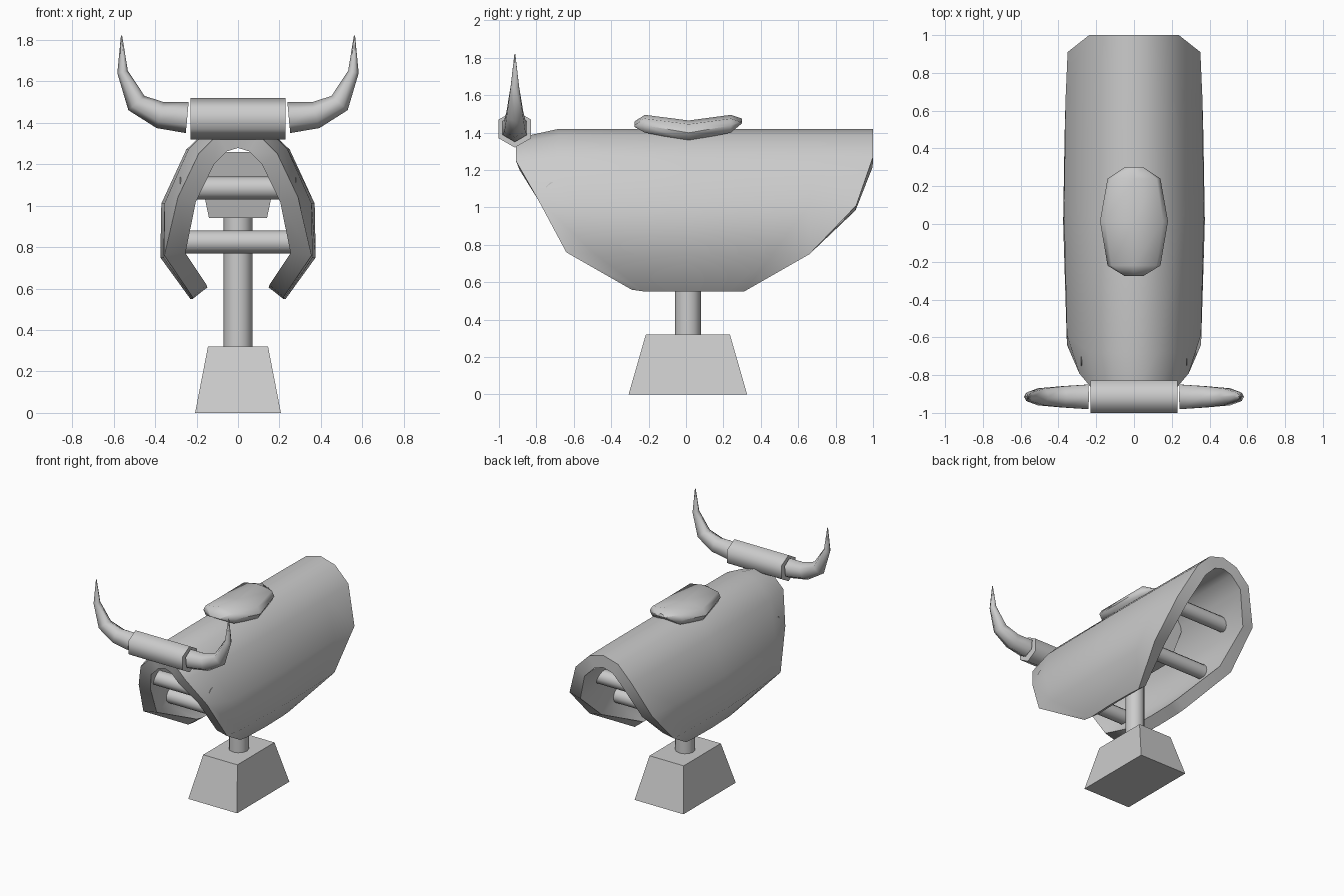
import bpy, bmesh
from math import radians, sin, cos, pi, atan2
from mathutils import Vector

if "Cube" in bpy.data.objects:
    bpy.data.objects.remove(bpy.data.objects["Cube"])


def make(name, verts, faces, angle=50, recalc=True):
    me = bpy.data.meshes.new(name)
    me.from_pydata([tuple(v) for v in verts], [], faces)
    if recalc:
        bm = bmesh.new()
        bm.from_mesh(me)
        bmesh.ops.recalc_face_normals(bm, faces=bm.faces)
        bm.to_mesh(me)
        bm.free()
    ob = bpy.data.objects.new(name, me)
    bpy.context.collection.objects.link(ob)
    smooth(ob, angle)
    return ob


def smooth(ob, angle):
    bpy.ops.object.select_all(action='DESELECT')
    ob.select_set(True)
    bpy.context.view_layer.objects.active = ob
    bpy.ops.object.shade_smooth_by_angle(angle=radians(angle))


def loft(name, rings, angle=50):
    """Skin closed rings of equal length and cap both ends."""
    n = len(rings[0])
    verts = [v for r in rings for v in r]
    faces = [(k * n + i, k * n + (i + 1) % n, (k + 1) * n + (i + 1) % n, (k + 1) * n + i)
             for k in range(len(rings) - 1) for i in range(n)]
    faces += [tuple(range(n)), tuple(range(len(verts) - n, len(verts)))]
    return make(name, verts, faces, angle)


def tube(name, path, radii, sides, angle=50):
    """Tube along a path in an x-z plane; rings follow the path direction."""
    pts = [Vector(p) for p in path]
    rings = []
    for i, (p, r) in enumerate(zip(pts, radii)):
        d = (pts[min(i + 1, len(pts) - 1)] - pts[max(i - 1, 0)]).normalized()
        side = Vector((0, 1, 0))
        up = d.cross(side)
        rings.append([p + r * (cos(2 * pi * k / sides) * up + sin(2 * pi * k / sides) * side)
                      for k in range(sides)])
    return loft(name, rings, angle)


def block(name, z0, x0, y0, z1, x1, y1):
    return loft(name, [[(sx * x, sy * y + 0.01, z) for sx, sy in ((-1, -1), (1, -1), (1, 1), (-1, 1))]
                       for z, x, y in ((z0, x0, y0), (z1, x1, y1))], 50)


# Body shell: rows of x, z, front y, back y, front x, front z
rows = [(0, 1.42, -0.91, 1.0, 0, 1.37),
        (0.13, 1.385, -0.91, 1.0, 0.10, 1.34),
        (0.25, 1.27, -0.91, 1.0, 0.19, 1.25),
        (0.37, 1.01, -0.79, 0.91, 0.29, 1.04),
        (0.375, 0.75, -0.64, 0.66, 0.355, 0.76),
        (0.23, 0.55, -0.29, 0.31, 0.22, 0.56)]
cols = [(0, 1), (0.12, 0.96), (0.5, 1.0), (0.85, 0.98), (1, 0.95)]
verts = []
for sgn, seq in ((-1, rows[:0:-1]), (1, rows)):
    for x, z, y0, y1, xf, zf in seq:
        for j, (t, w) in enumerate(cols):
            px, pz = (xf, zf) if j == 0 else (x * w, z)
            verts.append((sgn * px, y0 + (y1 - y0) * t, pz))
m = len(cols)
faces = [(i * m + j, (i + 1) * m + j, (i + 1) * m + j + 1, i * m + j + 1)
         for i in range(2 * len(rows) - 2) for j in range(m - 1)]
shell = make("body_shell", verts, faces, recalc=False)
sol = shell.modifiers.new("thickness", 'SOLIDIFY')
sol.thickness = 0.09
sol.offset = -1
sol.use_even_offset = True
bpy.ops.object.modifier_apply(modifier=sol.name)
smooth(shell, 60)

# Base, post and upper mount
block("base", 0, 0.207, 0.317, 0.32, 0.145, 0.225)
block("upper_mount", 0.94, 0.14, 0.225, 1.26, 0.207, 0.317)
loft("post", [[(0.07 * cos(k * pi / 6), 0.01 + 0.07 * sin(k * pi / 6), z) for k in range(12)]
              for z in (0.28, 0.97)])

# Cross bars inside the shell
for label, s in (("front", -1), ("rear", 1)):
    for level, y, z, h in (("lower", 0.43, 0.825, 0.32), ("upper", 0.70, 1.085, 0.28)):
        tube(f"{label}_{level}_cross_bar", [(-h, s * y, z), (h, s * y, z)], [0.055] * 2, 12)

# Horn bar and horns
HY = -0.915
tube("horn_bar", [(-0.23, HY, 1.42), (0.23, HY, 1.42)], [0.1] * 2, 6, 65)
horn = [(0.245, 1.425, 0.075), (0.375, 1.437, 0.065), (0.49, 1.495, 0.052),
        (0.557, 1.645, 0.026), (0.562, 1.82, 0.003)]
for label, s in (("left", -1), ("right", 1)):
    tube(f"{label}_horn", [(s * x, HY, z) for x, z, r in horn], [r for x, z, r in horn], 6, 65)

# Saddle pad: stations of y, half width, top z, bottom z
stations = [(-0.275, 0.05, 1.46, 1.43), (-0.22, 0.14, 1.495, 1.40), (0.015, 0.18, 1.465, 1.355),
            (0.24, 0.14, 1.495, 1.40), (0.30, 0.05, 1.475, 1.45)]
rings = []
for y, w, t, b in stations:
    mid = b + 0.4 * (t - b)
    rings.append([(-w, y, mid), (-0.85 * w, y, t - 0.02), (0, y, t), (0.85 * w, y, t - 0.02),
                  (w, y, mid), (0.85 * w, y, b), (0, y, b), (-0.85 * w, y, b)])
loft("saddle_pad", rings, 60)
